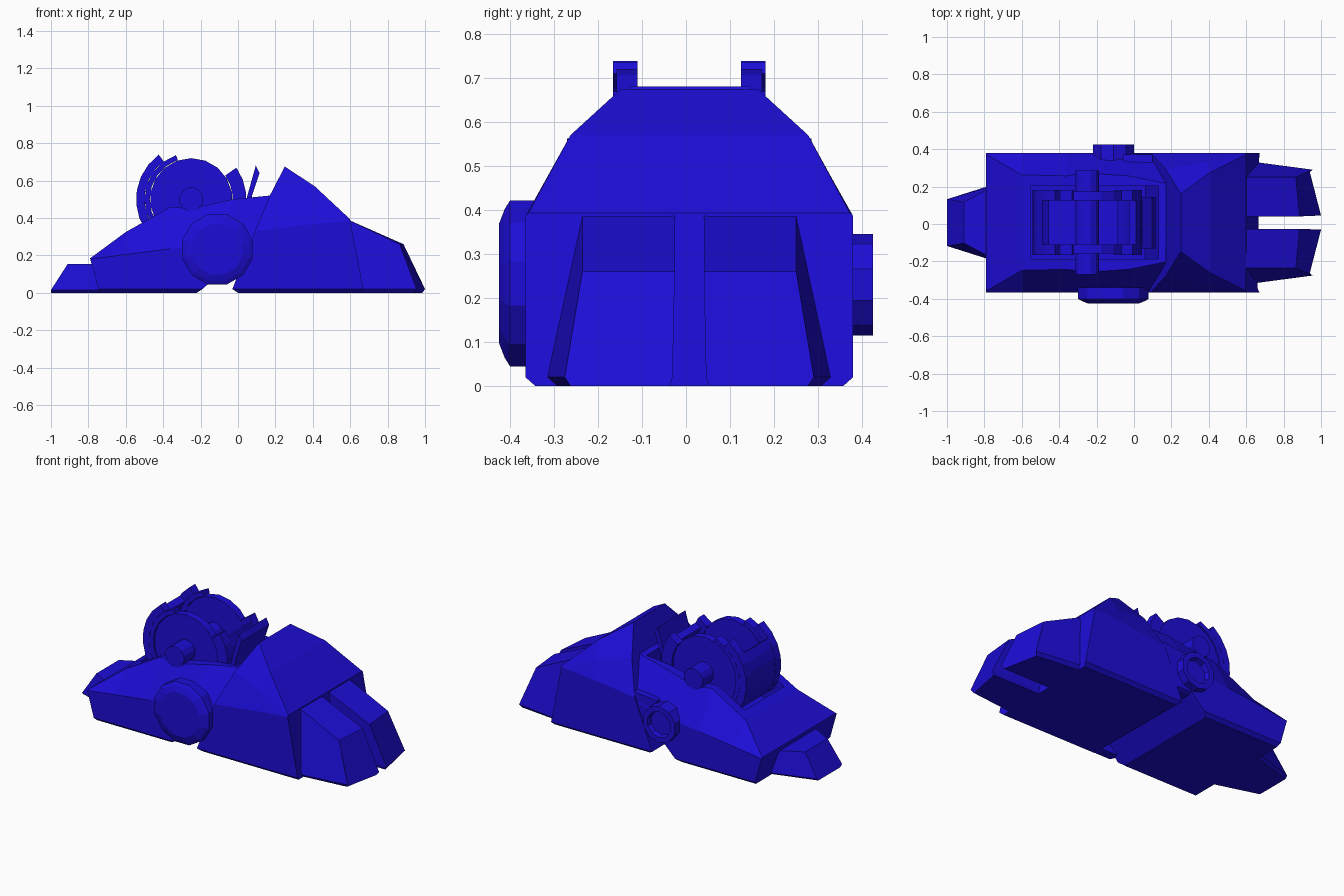
import bpy, bmesh, math

if "Cube" in bpy.data.objects:
    bpy.data.objects.remove(bpy.data.objects["Cube"])

CY = 0.0075  # the body's mid-plane in y
blue = bpy.data.materials.new("blue_paint")
blue.diffuse_color = (0.012, 0.004, 0.68, 1)
blue.use_nodes = True
blue.node_tree.nodes["Principled BSDF"].inputs["Base Color"].default_value = blue.diffuse_color


def finish(name, bm):
    bmesh.ops.remove_doubles(bm, verts=bm.verts, dist=1e-5)
    bmesh.ops.recalc_face_normals(bm, faces=bm.faces)
    me = bpy.data.meshes.new(name)
    bm.to_mesh(me)
    bm.free()
    me.materials.append(blue)
    ob = bpy.data.objects.new(name, me)
    bpy.context.collection.objects.link(ob)
    return ob


def skin(name, rings):
    """Joins closed rings of points, with a cap at each end."""
    bm = bmesh.new()
    rows = [[bm.verts.new(p) for p in r] for r in rings]
    n = len(rows[0])
    for a, b in zip(rows, rows[1:]):
        for i in range(n):
            j = (i + 1) % n
            bm.faces.new((a[i], a[j], b[j], b[i]))
    bm.faces.new(rows[0])
    bm.faces.new(rows[-1])
    return finish(name, bm)


def hull_loft(name, sections):
    """Each section is a half outline (x, half width, z), mirrored in y."""
    return skin(name, [[(x, CY + w, z) for x, w, z in s] +
                       [(x, CY - w, z) for x, w, z in reversed(s)] for s in sections])


def extrude_y(name, profile, y0, y1):
    return skin(name, [[(x, y, z) for x, z in profile] for y in (y0, y1)])


def circle(cx, cz, r, n, turn=0.0):
    return [(cx + r * math.cos(turn + 2 * math.pi * i / n),
             cz + r * math.sin(turn + 2 * math.pi * i / n)) for i in range(n)]


def turned(name, cx, cz, n, steps, turn=0.0):
    """Stack of rings along y, given as (y, radius)."""
    return skin(name, [[(x, y, z) for x, z in circle(cx, cz, r, n, turn)] for y, r in steps])


def arc_plate(name, r0, r1, a0, a1, y0, y1, n=6):
    angs = [math.radians(a0 + (a1 - a0) * i / n) for i in range(n + 1)]
    pts = [(-0.25 + r1 * math.cos(a), 0.5 + r1 * math.sin(a)) for a in angs]
    pts += [(-0.25 + r0 * math.cos(a), 0.5 + r0 * math.sin(a)) for a in reversed(angs)]
    return extrude_y(name, pts, y0, y1)


# Front shell, rising to a ridge and falling to the toes
hull_loft("front_shell", [
    [(0.0, .35, 0), (-.03, .3725, .02), (.09, .3725, .33), (.17, .285, .52), (.25, .155, .675)],
    [(.41, .35, 0), (.41, .3725, .02), (.38, .3725, .365), (.395, .325, .47), (.41, .27, .57)],
    [(.66, .35, 0), (.67, .3725, .02), (.60, .3725, .385), (.60, .37, .39), (.60, .365, .393)],
])

# Rear shell with shoulders and a sloping top
rear = hull_loft("rear_shell", [
    [(-.735, .35, 0), (-.745, .3725, .02), (-.79, .3725, .18), (-.79, .365, .185)],
    [(-.6, .35, 0), (-.6, .3725, .02), (-.6, .3725, .205), (-.6, .255, .325)],
    [(-.36, .35, 0), (-.36, .3725, .02), (-.36, .3725, .235), (-.36, .25, .46)],
    [(-.22, .35, 0), (-.19, .3725, .02), (-.2, .3725, .255), (-.25, .265, .45)],
    [(-.1, .35, .1), (-.1, .3725, .11), (-.1, .3725, .275), (-.03, .25, .5)],
    [(.1, .35, .1), (.1, .365, .11), (.1, .365, .3), (.17, .21, .52)],
])

# Well for the ankle joint
well = extrude_y("well_cutter", [(-.55, .25), (.13, .25), (.13, .9), (-.55, .9)],
                 CY - .195, CY + .195)
well.hide_render = True
cut = rear.modifiers.new("well", "BOOLEAN")
cut.object, cut.operation, cut.solver = well, "DIFFERENCE", "EXACT"
bpy.context.view_layer.objects.active = rear
bpy.ops.object.modifier_apply(modifier="well")
bpy.data.objects.remove(well)

# Heel block
hull_loft("heel", [
    [(-1.0, .11, 0), (-1.0, .125, .015), (-.91, .11, .155)],
    [(-.70, .2, 0), (-.70, .22, .015), (-.74, .2, .155)],
])

# Two toes: inner and outer edges at the back and the tip
for side, label in ((-1, "right"), (1, "left")):
    def pt(x, w, z):
        return (x, CY + side * w, z)
    skin(label + "_toe", [
        [pt(.58, .045, 0), pt(.58, .038, .02), pt(.58, .033, .395),
         pt(.58, .243, .395), pt(.66, .322, .02), pt(.66, .30, 0)],
        [pt(.985, .045, 0), pt(1.0, .038, .02), pt(.885, .033, .26),
         pt(.865, .243, .26), pt(.955, .283, .02), pt(.94, .27, 0)],
    ])

# Ankle joint: axle, two discs, curved guards at the back and front
turned("axle", -.25, .5, 12, [(-.27, .065), (.285, .065)], math.pi / 12)
for s, label in ((-1, "right"), (1, "left")):
    y0, y1 = sorted((CY + s * .118, CY + s * .173))
    turned(label + "_disc", -.25, .5, 18,
           [(CY + s * .118, .22), (CY + s * .165, .22)], math.pi / 18)
    arc_plate(label + "_rear_guard_tab", .25, .295, 126, 215, y0, y1)
    arc_plate(label + "_rear_inner_tab", .222, .25, 109, 215, y0, y1)
    arc_plate(label + "_front_guard_tab", .222, .295, -50, 35, y0, y1)
arc_plate("rear_guard", .25, .293, 145, 215, CY - .12, CY + .12)
arc_plate("front_guard", .25, .293, -50, 27, CY - .12, CY + .12)

# Upright fin between joint and ridge
extrude_y("fin", [(.01, .35), (.05, .52), (.095, .68), (.115, .64), (.075, .52), (.05, .35)],
          CY - .1375, CY + .1375)

# Large chamfered hub on the front side
turned("large_hub", -.11, .233, 12,
       [(-.34, .195), (-.40, .195), (-.412, .175), (-.425, .14)], math.pi / 12)

# Smaller dished hub and its pad on the back side
turned("small_hub", -.11, .23, 10,
       [(.34, .115), (.425, .115), (.425, .082), (.395, .075)], math.pi / 10)
extrude_y("hub_pad", [(-.06, .25), (.1, .27), (.1, .36), (-.06, .345)], .33, .372)
